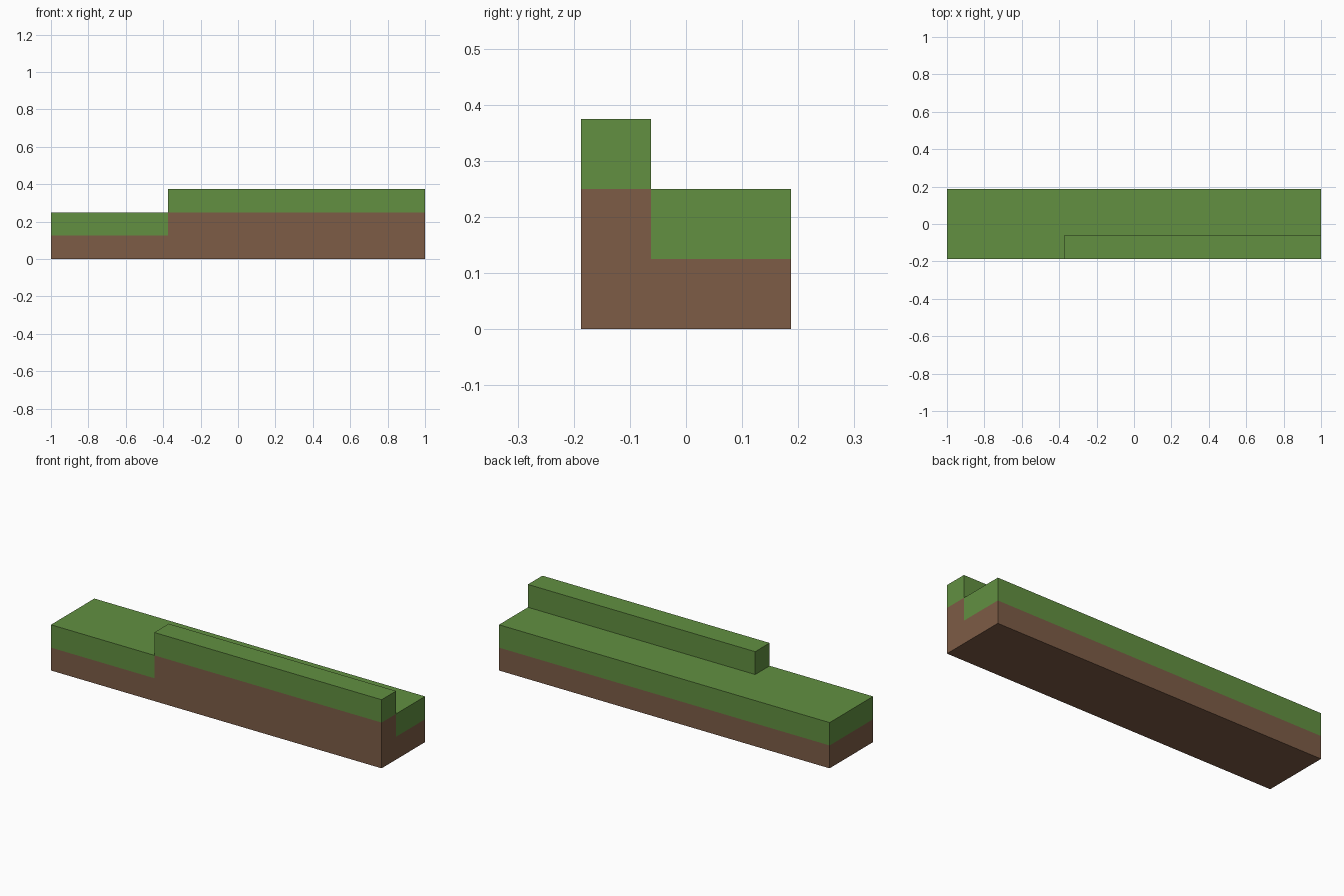
import bpy
import bmesh
from mathutils import Vector

cube = bpy.data.objects.get("Cube")
if cube:
    bpy.data.objects.remove(cube, do_unlink=True)


def make_material(name, colour):
    mat = bpy.data.materials.new(name)
    mat.use_nodes = True
    mat.diffuse_color = (*colour, 1)
    mat.node_tree.nodes["Principled BSDF"].inputs["Base Color"].default_value = (*colour, 1)
    return mat


SOIL, GRASS = 0, 1
materials = [make_material("soil brown", (0.205, 0.107, 0.061)),
             make_material("grass green", (0.122, 0.279, 0.053))]

# Ledge laid out as columns of blocks: a low terrace with a raised front ridge
edges = ((-1, -0.375, 1), (-0.1875, -0.0625, 0.1875), (0, 0.125, 0.25, 0.375))


def column_height(i, j):
    return 3 if (i, j) == (1, 0) else 2


blocks = {(i, j, k) for i in range(2) for j in range(2) for k in range(column_height(i, j))}

bm = bmesh.new()
for block in blocks:
    is_top = block[2] == column_height(*block[:2]) - 1
    for axis in range(3):
        for side in (0, 1):
            neighbour = list(block)
            neighbour[axis] += 2 * side - 1
            if tuple(neighbour) in blocks:
                continue
            # Outer wall of this block, wound to face outwards
            u, v = (axis + 1) % 3, (axis + 2) % 3
            corners = []
            for du, dv in ((0, 0), (1, 0), (1, 1), (0, 1)):
                point = Vector()
                point[axis] = edges[axis][block[axis] + side]
                point[u] = edges[u][block[u] + du]
                point[v] = edges[v][block[v] + dv]
                corners.append(bm.verts.new(point))
            face = bm.faces.new(corners if side else corners[::-1])
            # The top block of every column is turf, all below is soil
            face.material_index = GRASS if is_top else SOIL

# Weld the walls and merge flat areas of one colour
bmesh.ops.remove_doubles(bm, verts=bm.verts, dist=0.0001)
bmesh.ops.dissolve_limit(bm, angle_limit=0.01, verts=bm.verts, edges=bm.edges,
                         delimit={'MATERIAL'})

mesh = bpy.data.meshes.new("grassy_ledge")
bm.to_mesh(mesh)
bm.free()
for mat in materials:
    mesh.materials.append(mat)
bpy.context.collection.objects.link(bpy.data.objects.new("grassy_ledge", mesh))
